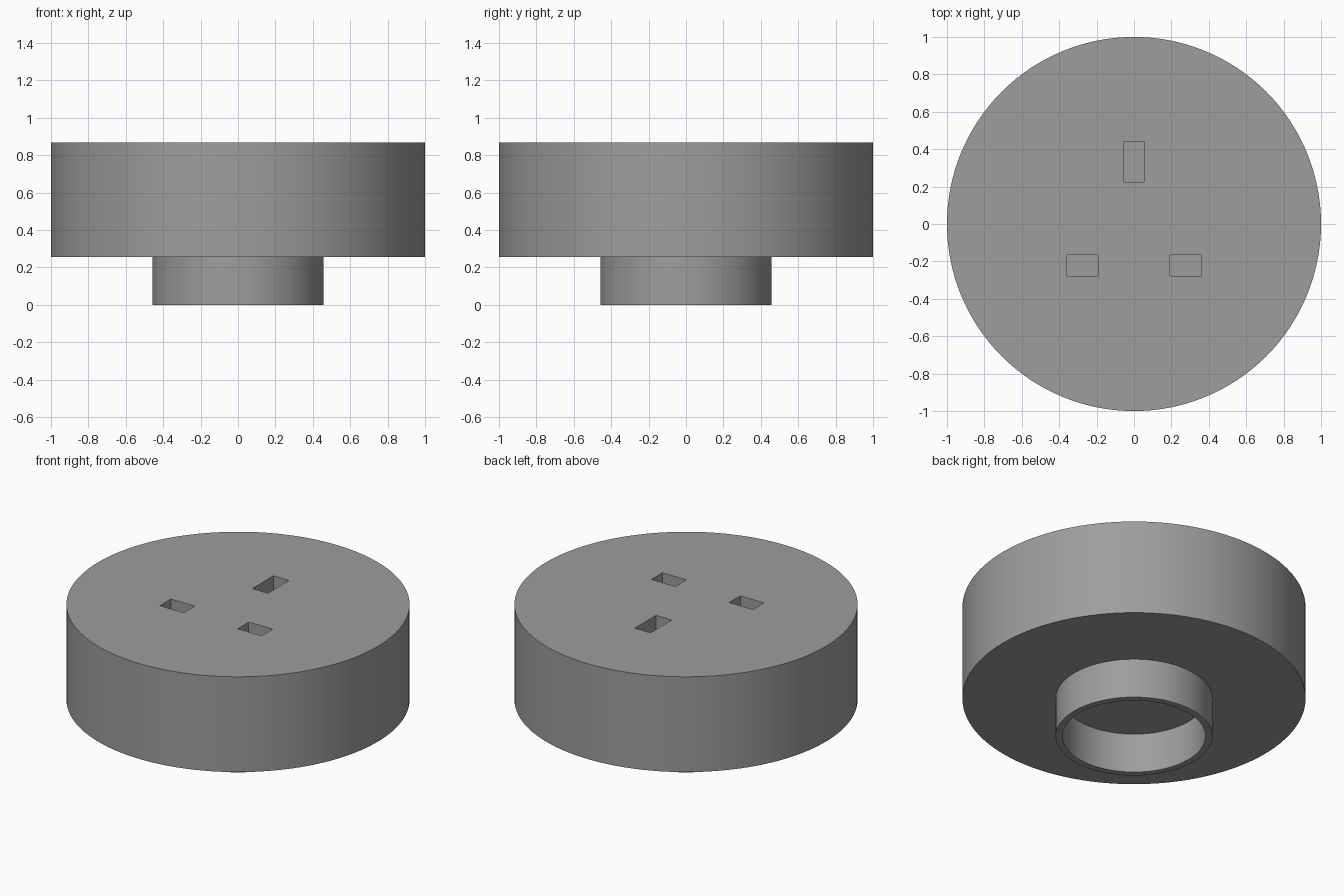
import bpy
import bmesh
import math

if "Cube" in bpy.data.objects:
    bpy.data.objects.remove(bpy.data.objects["Cube"])

SEGMENTS = 128
BODY_BOTTOM, BODY_TOP = 0.255, 0.868
SLOT_DEPTH = 0.45

grey = bpy.data.materials.new("mid grey")
grey.diffuse_color = (0.34, 0.34, 0.34, 1)
grey.use_nodes = True
grey.node_tree.nodes["Principled BSDF"].inputs["Base Color"].default_value = grey.diffuse_color


def finish(obj):
    """Smooth the round walls and keep the rims sharp."""
    bpy.ops.object.select_all(action='DESELECT')
    obj.select_set(True)
    bpy.context.view_layer.objects.active = obj
    bpy.ops.object.shade_smooth_by_angle(angle=math.radians(30))


def cylinder(name, radius, z0, z1):
    bpy.ops.mesh.primitive_cylinder_add(vertices=SEGMENTS, radius=radius, depth=z1 - z0,
                                        location=(0, 0, (z0 + z1) / 2))
    obj = bpy.context.object
    obj.name = name
    obj.data.materials.append(grey)
    return obj


def cut_box(obj, x, y, sx, sy):
    """Sink a rectangular blind slot into the top face."""
    top = BODY_TOP + 0.1
    bottom = BODY_TOP - SLOT_DEPTH
    bpy.ops.mesh.primitive_cube_add(size=1, location=(x, y, (top + bottom) / 2))
    cutter = bpy.context.object
    cutter.scale = (sx, sy, top - bottom)
    cutter.hide_render = True
    bpy.context.view_layer.objects.active = obj
    mod = obj.modifiers.new("slot", 'BOOLEAN')
    mod.operation = 'DIFFERENCE'
    mod.solver = 'EXACT'
    mod.object = cutter
    bpy.ops.object.modifier_apply(modifier=mod.name)
    bpy.data.objects.remove(cutter, do_unlink=True)


# Main round body with three pin slots
body = cylinder("socket_body", 1.0, BODY_BOTTOM, BODY_TOP)
for side in (-1, 1):
    cut_box(body, side * 0.277, -0.221, 0.17, 0.112)
cut_box(body, 0, 0.333, 0.112, 0.215)
finish(body)

# Open collar under the body: outer wall, bottom rim, inner wall
profile = [(0.457, BODY_BOTTOM), (0.457, 0), (0.417, 0), (0.417, BODY_BOTTOM)]
bm = bmesh.new()
verts = [bm.verts.new((r, 0, z)) for r, z in profile]
edges = [bm.edges.new(pair) for pair in zip(verts, verts[1:])]
bmesh.ops.spin(bm, geom=verts + edges, cent=(0, 0, 0), axis=(0, 0, 1),
               angle=2 * math.pi, steps=SEGMENTS, use_merge=True)
bmesh.ops.remove_doubles(bm, verts=bm.verts[:], dist=1e-5)
bmesh.ops.recalc_face_normals(bm, faces=bm.faces[:])
# The outer wall must face away from the axis
wall = max(bm.faces, key=lambda f: f.calc_center_median().xy.length)
if wall.normal.xy.dot(wall.calc_center_median().xy) < 0:
    bmesh.ops.reverse_faces(bm, faces=bm.faces[:])
mesh = bpy.data.meshes.new("collar")
bm.to_mesh(mesh)
bm.free()
mesh.materials.append(grey)
collar = bpy.data.objects.new("collar", mesh)
bpy.context.collection.objects.link(collar)
finish(collar)
